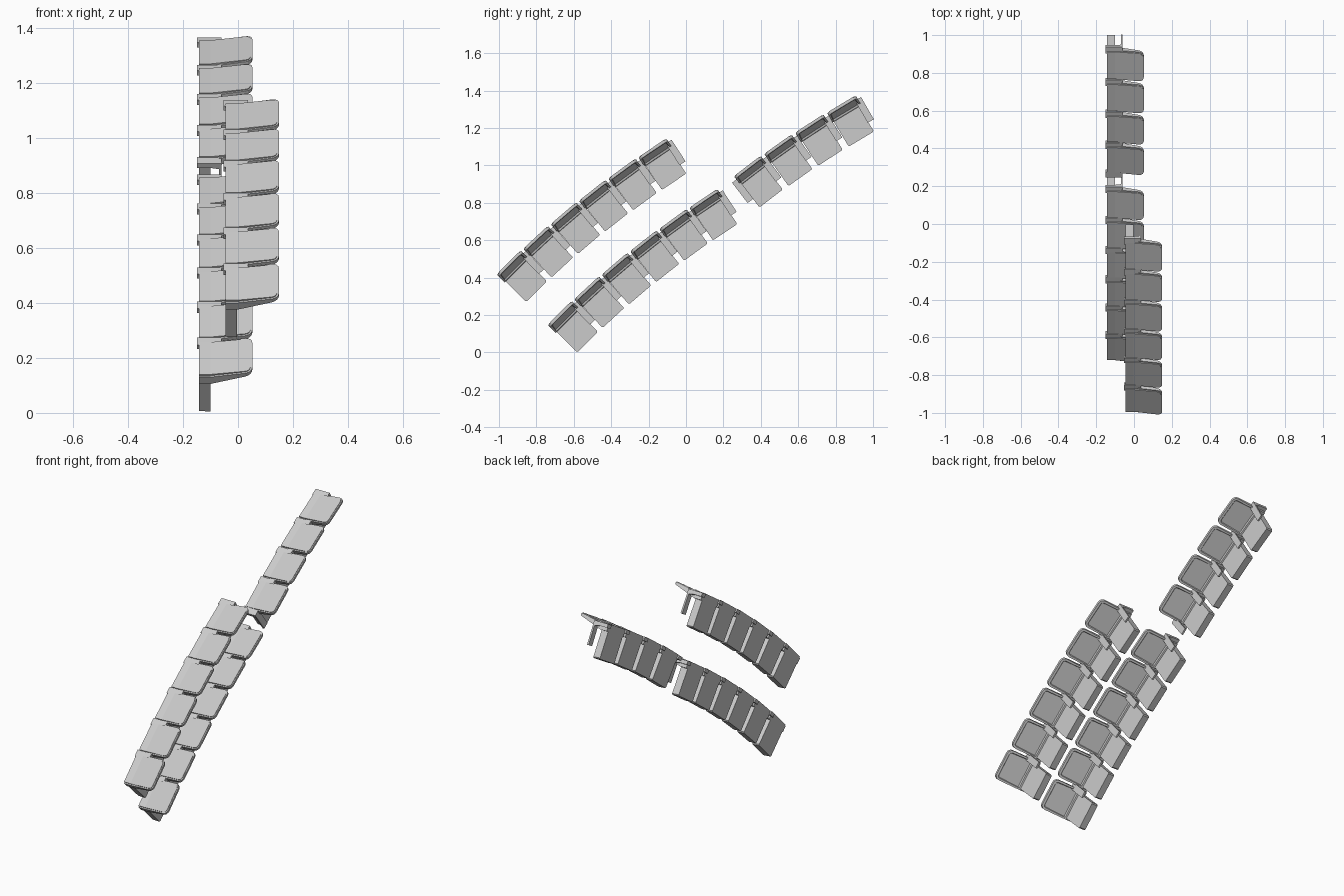
import bpy, bmesh, math
from mathutils import Matrix, Vector

cube = bpy.data.objects.get("Cube")
if cube:
    bpy.data.objects.remove(cube)

grey = bpy.data.materials.new("plain_grey")
grey.use_nodes = True
colour = (0.6, 0.6, 0.6, 1)
grey.diffuse_color = colour
grey.node_tree.nodes["Principled BSDF"].inputs["Base Color"].default_value = colour

WIDTH = 0.157      # guide size along the strand
INNER = -0.142     # x of the inner end of the link
BEND = -0.1        # x where the pad starts to lift
EDGE = 0.052       # outer end of the pad
SLOPE = 0.13       # lift of the pad top
TAPER = 0.17       # thinning of the pad towards its outer end
THICK = 0.042
PAD_LOW, PAD_HIGH = -0.007, 0.173   # pad overhang along the strand


def prism(bm, outline, axis, lo, hi):
    """Extrude a 2D outline along y or z and return its two caps."""
    place = {"y": lambda a, b, h: (a, h, b),
             "z": lambda a, b, h: (a, b, h)}[axis]
    low = [bm.verts.new(place(a, b, lo)) for a, b in outline]
    high = [bm.verts.new(place(a, b, hi)) for a, b in outline]
    n = len(outline)
    caps = [bm.faces.new(low), bm.faces.new(high)]
    sides = [bm.faces.new((low[i], low[(i + 1) % n], high[(i + 1) % n], high[i]))
             for i in range(n)]
    bmesh.ops.recalc_face_normals(bm, faces=caps + sides)
    return caps


def rounded(cx, cy, r, start):
    """Quarter-circle corner points."""
    return [(cx + r * math.cos(start + k * math.pi / 8),
             cy + r * math.sin(start + k * math.pi / 8)) for k in range(5)]


def finish(bm, name):
    mesh = bpy.data.meshes.new(name)
    bm.to_mesh(mesh)
    bm.free()
    mesh.materials.append(grey)
    return mesh


def pad_mesh():
    # Rounded wedge-shaped pad, hollow underneath, flat above the guide
    bm = bmesh.new()
    r = 0.026
    outline = [(INNER, PAD_HIGH), (INNER, PAD_LOW)]
    outline += rounded(EDGE - r, PAD_LOW + r, r, -math.pi / 2)
    outline += rounded(EDGE - r, PAD_HIGH - r, r, 0)
    caps = prism(bm, outline, "z", -THICK, 0)
    rim = [e for e in caps[1].edges if max(v.co.x for v in e.verts) > BEND]
    bmesh.ops.bevel(bm, geom=rim, offset=0.007, segments=2, affect="EDGES")
    bmesh.ops.bisect_plane(bm, geom=bm.verts[:] + bm.edges[:] + bm.faces[:],
                           plane_co=(BEND, 0, 0), plane_no=(1, 0, 0))
    under = [f for f in bm.faces if f.normal.z < -0.9
             and f.calc_center_median().x > BEND]
    bmesh.ops.inset_region(bm, faces=under, thickness=0.012)
    bmesh.ops.inset_region(bm, faces=under, thickness=0.004, depth=-0.01)
    for v in bm.verts:
        reach = max(0, v.co.x - BEND)
        v.co.z += reach * (SLOPE - TAPER * v.co.z / THICK)
    return finish(bm, "pad")


def guide_mesh():
    # Upright plate under the inner end of the pad
    bm = bmesh.new()
    prism(bm, [(INNER, -0.002), (BEND, -0.002), (BEND, -0.197), (INNER, -0.194)],
          "y", 0, WIDTH)
    lower = [e for e in bm.edges if all(v.co.z < -0.1 for v in e.verts)
             and abs(e.verts[0].co.y - e.verts[1].co.y) < 0.01]
    bmesh.ops.bevel(bm, geom=lower, offset=0.006, segments=1, affect="EDGES")
    return finish(bm, "guide")


def clip_mesh():
    # Top plate with one hanging leg, joining neighbouring links
    bm = bmesh.new()
    outline = [(-0.15, -0.003), (-0.06, -0.003), (-0.06, -0.14), (-0.07, -0.14),
               (-0.07, -0.03), (-0.1, -0.024), (-0.15, -0.024)]
    prism(bm, outline, "y", -0.002, 0.036)
    return finish(bm, "clip")


PAD, GUIDE, CLIP = pad_mesh(), guide_mesh(), clip_mesh()


def add(mesh, name, matrix):
    ob = bpy.data.objects.new(name, mesh)
    bpy.context.scene.collection.objects.link(ob)
    ob.matrix_world = matrix


def strand(name, start, count, first, last, pitch, start_clip=False):
    pos = Vector(start)
    step = math.radians(last - first) / (count - 1)
    for i in range(count):
        angle = math.radians(first) + i * step
        link = Matrix.Translation(pos) @ Matrix.Rotation(angle, 4, "X")
        add(PAD, f"{name}_pad_{i + 1}", link)
        add(GUIDE, f"{name}_guide_{i + 1}", link)
        joint = Matrix.Translation((0, WIDTH, 0)) @ Matrix.Rotation(step / 2, 4, "X")
        add(CLIP, f"{name}_clip_{i + 1}", link @ joint)
        if start_clip and i == 0:
            lead = Matrix.Translation((0, -0.034, 0))
            add(CLIP, f"{name}_lead_clip", link @ lead)
        mid = angle + step / 2
        pos += Vector((0, math.cos(mid), math.sin(mid))) * pitch


strand("front_strand", (0.097, -0.994, 0.41), 6, 45, 34, 0.196)
strand("middle_strand", (0, -0.721, 0.14), 6, 45, 34, 0.196)
strand("rear_strand", (0, 0.273, 0.932), 4, 37.5, 31, 0.2, True)
